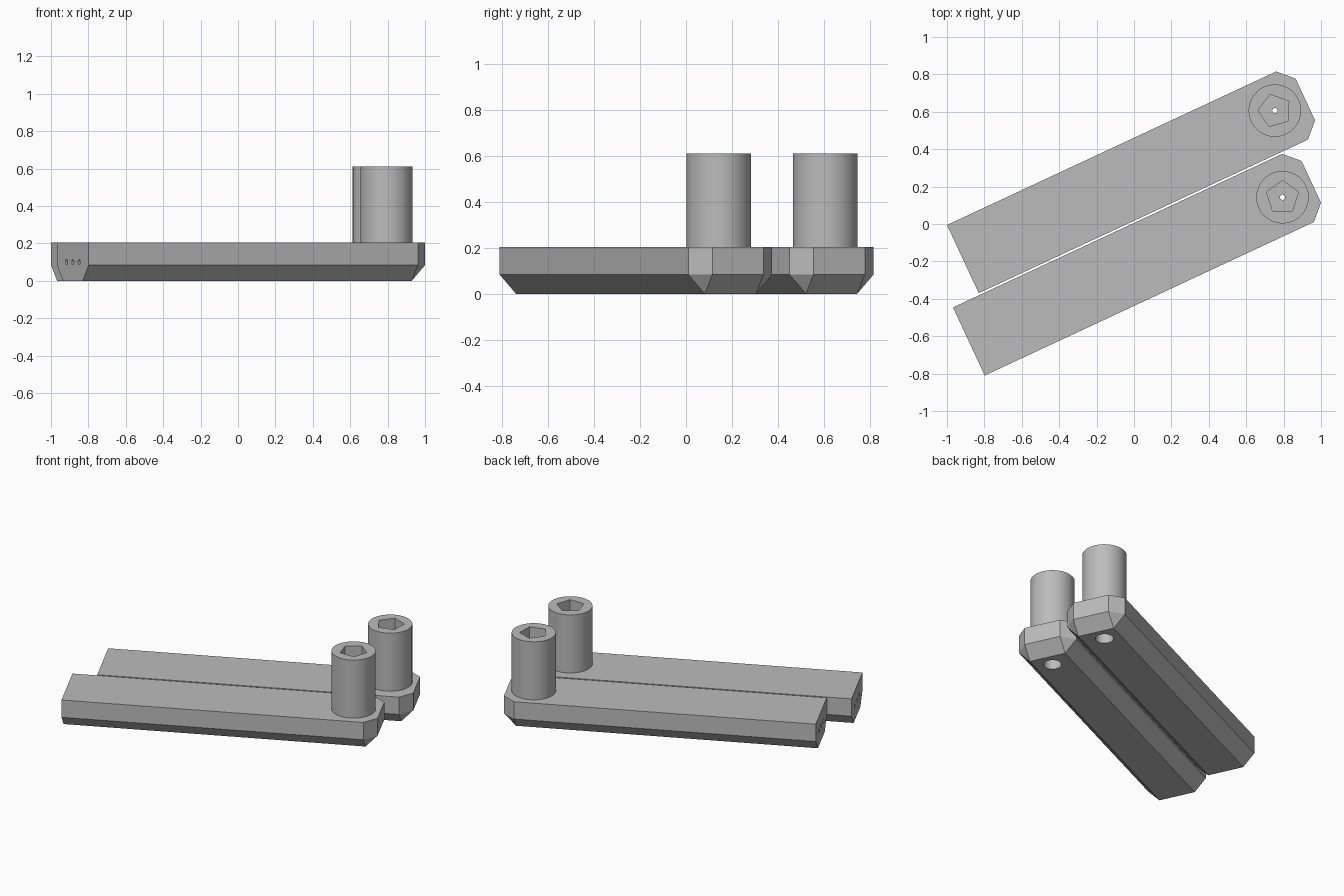
import bpy, bmesh, math
from mathutils import Matrix, Vector

if "Cube" in bpy.data.objects:
    bpy.data.objects.remove(bpy.data.objects["Cube"])

grey = bpy.data.materials.new("plain grey")
grey.diffuse_color = (0.5, 0.5, 0.5, 1)
grey.use_nodes = True
grey.node_tree.nodes["Principled BSDF"].inputs["Base Color"].default_value = grey.diffuse_color

ANGLE = math.radians(25)
HALF, LENGTH, BEVEL = 0.201, 2.02, 0.078   # bar half width, length, bevel
BEVEL_Z, TOP, POST_TOP = 0.083, 0.204, 0.61


def finish(name, bm, smooth=False):
    bmesh.ops.recalc_face_normals(bm, faces=bm.faces)
    mesh = bpy.data.meshes.new(name)
    bm.to_mesh(mesh)
    bm.free()
    mesh.materials.append(grey)
    obj = bpy.data.objects.new(name, mesh)
    bpy.context.collection.objects.link(obj)
    return obj


def cylinder(name, start, axis, radius, length, sides=64, turn=0.0):
    """Closed prism running from start along axis."""
    rot = Vector((0, 0, 1)).rotation_difference(axis).to_matrix().to_4x4()
    mat = (Matrix.Translation(start) @ rot @ Matrix.Rotation(turn, 4, 'Z')
           @ Matrix.Translation((0, 0, length / 2)))
    bm = bmesh.new()
    bmesh.ops.create_cone(bm, cap_ends=True, segments=sides, radius1=radius,
                          radius2=radius, depth=length, matrix=mat)
    return finish(name, bm)


def cut(obj, cutters):
    bpy.context.view_layer.objects.active = obj
    for c in cutters:
        mod = obj.modifiers.new("cut", 'BOOLEAN')
        mod.operation, mod.solver, mod.object = 'DIFFERENCE', 'EXACT', c
        bpy.ops.object.modifier_apply(modifier=mod.name)


def smooth(obj):
    bpy.ops.object.select_all(action='DESELECT')
    obj.select_set(True)
    bpy.context.view_layer.objects.active = obj
    bpy.ops.object.shade_smooth_by_angle(angle=math.radians(30))


def make_bar(name, frame):
    """Flat bar with clipped tip corners and a bevelled underside."""
    pts = []
    for s in (-1, 1):
        for z in (BEVEL_Z, TOP):
            pts += [(0, s * HALF, z), (LENGTH - BEVEL, s * HALF, z),
                    (LENGTH, s * (HALF - BEVEL), z)]
        pts += [(0, s * (HALF - BEVEL), 0), (LENGTH - BEVEL, s * (HALF - BEVEL), 0)]
    bm = bmesh.new()
    for p in pts:
        bm.verts.new(frame @ Vector(p))
    bmesh.ops.convex_hull(bm, input=bm.verts)
    bmesh.ops.dissolve_limit(bm, angle_limit=0.01, verts=bm.verts, edges=bm.edges)
    return finish(name, bm)


# Side, middle of the back end, post centre, turn of the five-sided socket
PARTS = [("back", (-0.915, -0.1875), (0.753, 0.606), math.radians(34)),
         ("front", (-0.883, -0.628), (0.794, 0.143), math.radians(90))]
UP = Vector((0, 0, 1))

for side, end, centre, turn in PARTS:
    frame = Matrix.Translation((*end, 0)) @ Matrix.Rotation(ANGLE, 4, 'Z')
    along = frame.to_3x3() @ Vector((1, 0, 0))
    bar = make_bar(side + "_bar", frame)
    post = cylinder(side + "_post", Vector((*centre, TOP)), UP, 0.14, POST_TOP - TOP)

    # Hole from below, narrow bore and five-sided socket
    hole = cylinder("hole_cutter", Vector((*centre, -0.1)), UP, 0.057, 0.4)
    bore = cylinder("bore_cutter", Vector((*centre, 0.25)), UP, 0.014, 0.3, 24)
    # A five-sided cone starts its first corner on local y, so offset the turn
    socket = cylinder("socket_cutter", Vector((*centre, 0.44)), UP, 0.09, 0.3, 5,
                      turn - math.pi / 2)
    # Three small holes in the back end
    pins = [cylinder("pin_cutter", frame @ Vector((-0.1, v, 0.1)), along, 0.013, 0.4, 24)
            for v in (-0.08, 0, 0.08)]

    cut(bar, [hole] + pins)
    cut(post, [hole, bore, socket])
    for c in [hole, bore, socket] + pins:
        bpy.data.objects.remove(c)
    smooth(bar)
    smooth(post)
